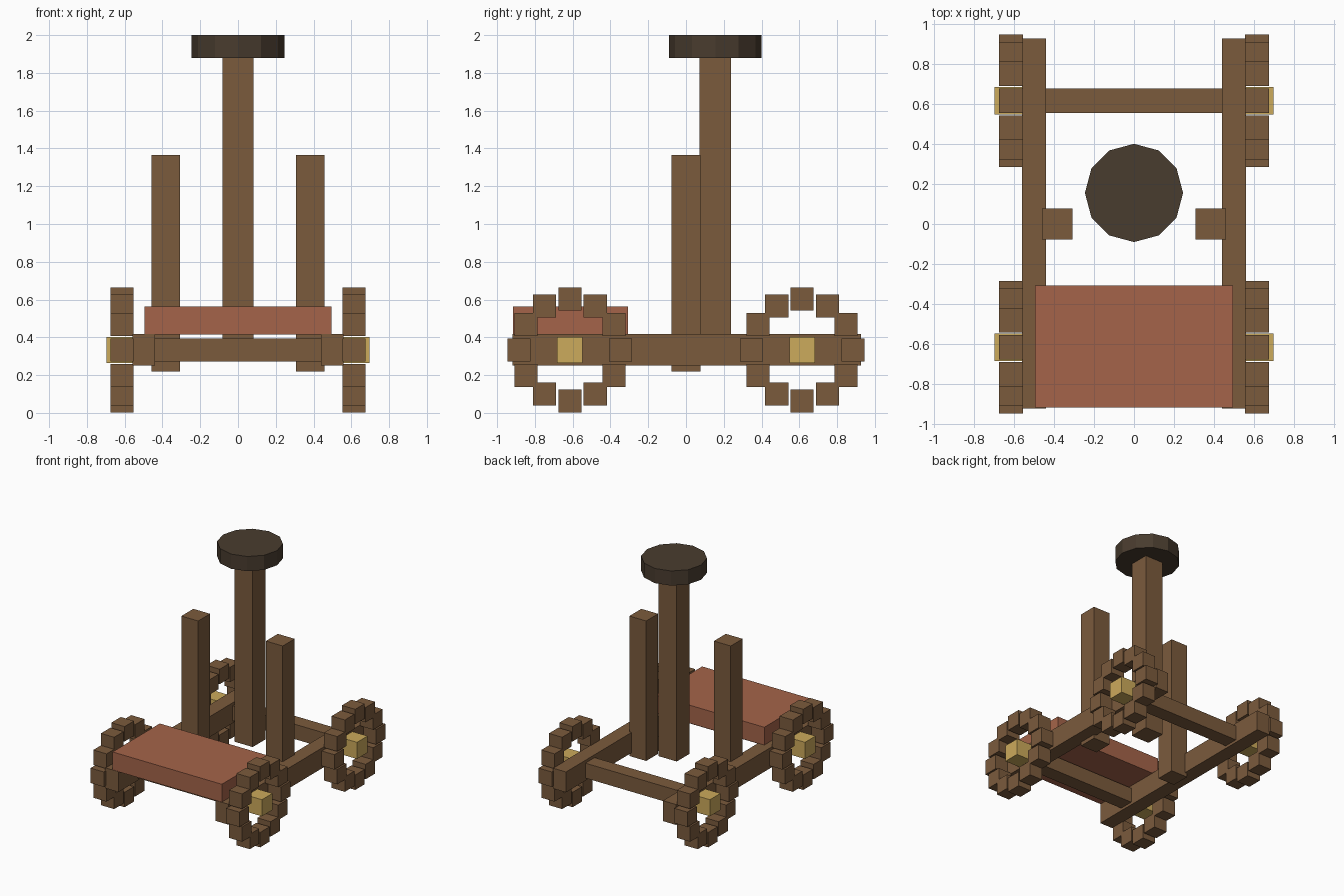
import bpy
import math

if "Cube" in bpy.data.objects:
    bpy.data.objects.remove(bpy.data.objects["Cube"])


def material(name, rgb):
    """Material from 0-255 sRGB values."""
    m = bpy.data.materials.new(name)
    m.diffuse_color = [(c / 255) ** 2.2 for c in rgb] + [1.0]
    m.use_nodes = True
    m.node_tree.nodes["Principled BSDF"].inputs["Base Color"].default_value = m.diffuse_color
    return m


WOOD = material("wood", (122, 91, 63))
RED = material("red_wood", (163, 100, 75))
BRASS = material("brass", (203, 169, 92))
DARK = material("dark_iron", (74, 62, 50))


def box(name, center, size, mat):
    bpy.ops.mesh.primitive_cube_add(size=1, location=center)
    ob = bpy.context.object
    ob.name = name
    ob.scale = size
    bpy.ops.object.transform_apply(location=False, rotation=False, scale=True)
    ob.data.materials.append(mat)
    return ob


AXLE_Y, AXLE_Z = 0.615, 0.333
RIM_R, BLOCK, BLOCKS = 0.269, 0.122, 12


def wheel(name, x, y):
    # Rim of upright blocks, joined into one object
    blocks = []
    for i in range(BLOCKS):
        a = 2 * math.pi * i / BLOCKS
        pos = (x, y + RIM_R * math.cos(a), AXLE_Z + RIM_R * math.sin(a))
        blocks.append(box(name + "_rim", pos, (0.12, BLOCK, BLOCK), WOOD))
    bpy.ops.object.select_all(action='DESELECT')
    for b in blocks:
        b.select_set(True)
    bpy.context.view_layer.objects.active = blocks[0]
    bpy.ops.object.join()
    blocks[0].name = name + "_rim"


for side, s in (("left", -1), ("right", 1)):
    # Side rail and upright post
    box(side + "_rail", (s * 0.499, 0.003, 0.334), (0.12, 1.845, 0.167), WOOD)
    box(side + "_post", (s * 0.383, 0, 0.792), (0.152, 0.154, 1.146), WOOD)
    # Wheels with square brass hubs
    for end, t in (("front", -1), ("back", 1)):
        wheel(f"{end}_{side}_wheel", s * 0.614, t * AXLE_Y)
        box(f"{end}_{side}_hub", (s * 0.625, t * AXLE_Y, AXLE_Z),
            (0.14, 0.136, 0.136), BRASS)

# Cross beams between the rails
for end, t in (("front", -1), ("back", 1)):
    box(end + "_cross_beam", (0, t * AXLE_Y, AXLE_Z), (0.98, 0.12, 0.122), WOOD)

# Red platform over the front beam
box("platform", (0, -0.611, 0.489), (0.99, 0.61, 0.148), RED)

# Throwing arm with a twelve-sided cup
box("throwing_arm", (0, 0.155, 1.13), (0.165, 0.165, 1.50), WOOD)
bpy.ops.mesh.primitive_cylinder_add(vertices=12, radius=0.245, depth=0.12,
                                    location=(0, 0.155, 1.94))
cup = bpy.context.object
cup.name = "arm_cup"
cup.data.materials.append(DARK)
